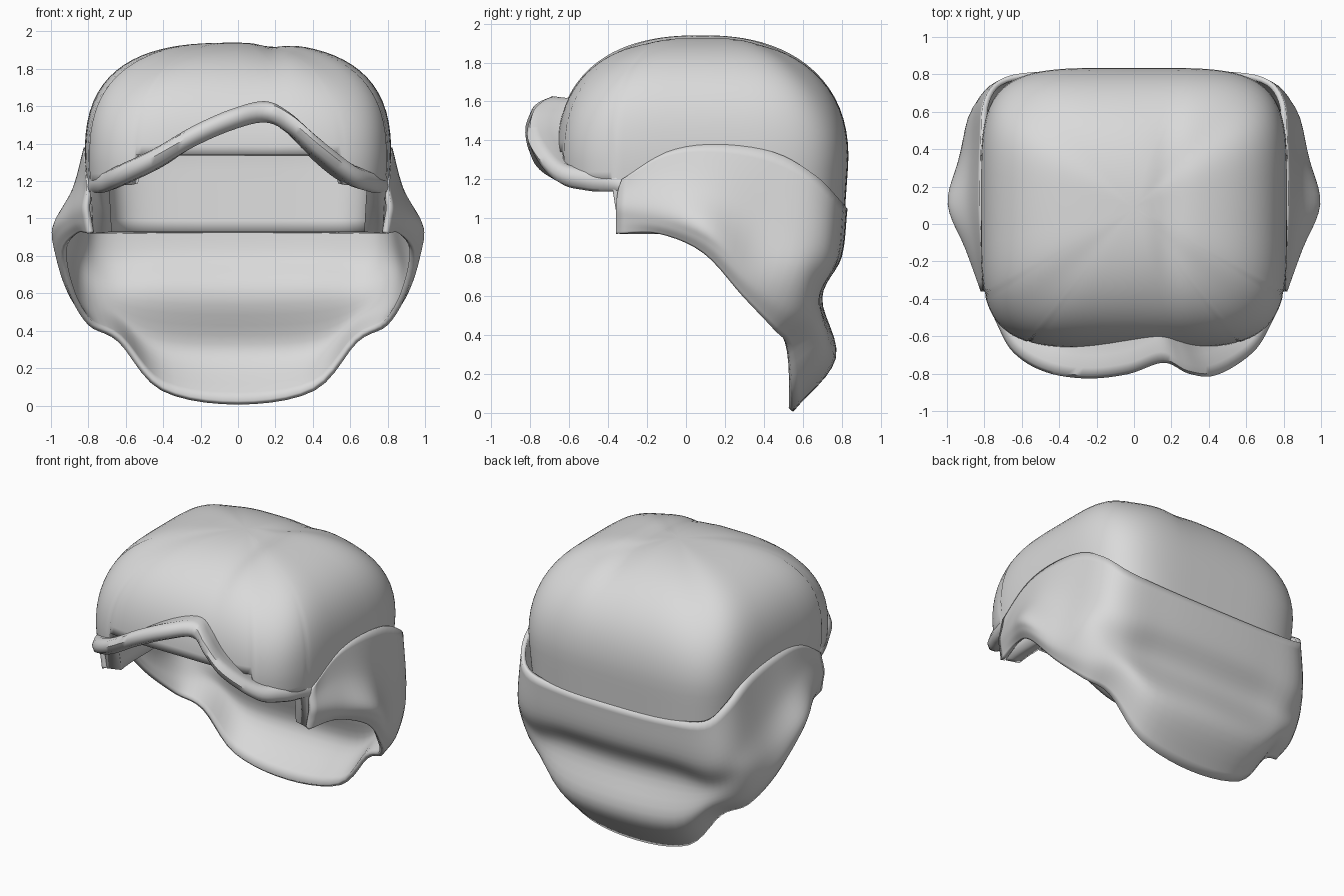
import bpy, bmesh, math
from mathutils import Vector

cube = bpy.data.objects.get("Cube")
if cube:
    bpy.data.objects.remove(cube, do_unlink=True)

grey = bpy.data.materials.new("light_grey")
grey.use_nodes = True
colour = (0.7, 0.7, 0.7, 1)
grey.diffuse_color = colour
grey.node_tree.nodes["Principled BSDF"].inputs["Base Color"].default_value = colour


def spline(points, steps):
    """Smooth curve running through all the points."""
    pts = [points[0] * 2 - points[1]] + points + [points[-1] * 2 - points[-2]]
    out = []
    for a, b, c, d in zip(pts, pts[1:], pts[2:], pts[3:]):
        for i in range(steps):
            t = i / steps
            out.append(b + (c - a) * (t / 2)
                       + (a * 2 - b * 5 + c * 4 - d) * (t * t / 2)
                       + (b * 3 - a - c * 3 + d) * (t ** 3 / 2))
    return out + [points[-1]]


def skin(name, columns, wrap_u=False, wrap_v=False, caps=False, thickness=0, outward=None):
    """Join neighbouring columns of points into one smooth surface."""
    bm = bmesh.new()
    grid = [[bm.verts.new(p) for p in col] for col in columns]
    nu, nv = len(grid), len(grid[0])
    for i in range(nu if wrap_u else nu - 1):
        for j in range(nv if wrap_v else nv - 1):
            k, m = (i + 1) % nu, (j + 1) % nv
            bm.faces.new((grid[i][j], grid[k][j], grid[k][m], grid[i][m]))
    if caps:
        bm.faces.new(grid[0])
        bm.faces.new(grid[-1])
    bmesh.ops.remove_doubles(bm, verts=bm.verts, dist=0.0005)
    bmesh.ops.recalc_face_normals(bm, faces=bm.faces)
    # open sheets face away from the middle of the head
    if outward is not None:
        total = sum(f.normal.dot(f.calc_center_median() - outward) * f.calc_area()
                    for f in bm.faces)
        if total < 0:
            bmesh.ops.reverse_faces(bm, faces=bm.faces)
    mesh = bpy.data.meshes.new(name)
    bm.to_mesh(mesh)
    bm.free()
    mesh.materials.append(grey)
    ob = bpy.data.objects.new(name, mesh)
    bpy.context.collection.objects.link(ob)
    if thickness:
        mod = ob.modifiers.new("thickness", 'SOLIDIFY')
        mod.thickness = thickness
        mod.offset = -1
    bpy.ops.object.select_all(action='DESELECT')
    ob.select_set(True)
    bpy.context.view_layer.objects.active = ob
    bpy.ops.object.shade_smooth_by_angle(angle=math.radians(50))


def power(value, exponent):
    return math.copysign(abs(value) ** exponent, value)


# Boxy cap: rounded-square plan, domed top, cut away at the face
MID_Y, MID_Z, HEIGHT = 0.085, 1.3, 0.64
HALF_X, HALF_Y = 0.82, 0.75


def cap_column(angle, rows=28):
    c, d = math.cos(angle), math.sin(angle)
    px, py = HALF_X * power(c, 0.45), HALF_Y * power(d, 0.45)
    # fuller shoulders at the sides, sloping front, back and corners
    dome = 2.8 - (0.5 if d > 0 else 0.35) * d * d - 0.25 * math.sin(2 * angle) ** 2
    bottom = 0.92
    if py + MID_Y < -0.36:
        bottom = 1.34 if abs(px) < 0.55 else 1.18
    start = math.asin((bottom - MID_Z) / HEIGHT)
    column = []
    for j in range(rows + 1):
        s = math.sin(start + (math.pi / 2 - start) * (1 - (1 - j / rows) ** 1.5))
        scale = max(0, 1 - s ** dome) ** (1 / dome) if s > 0 else 1 + 0.06 * s
        x, y = px * scale, py * scale + MID_Y
        # shallow parting groove
        groove = 0.02 * math.exp(-((x - 0.18) / 0.08) ** 2) * max(s, 0)
        column.append(Vector((x, y, MID_Z + HEIGHT * s - groove)))
    return column


skin("cap", [cap_column(math.tau * i / 120) for i in range(120)], wrap_u=True,
     thickness=0.1, outward=Vector((0, MID_Y, MID_Z)))

# Draped wrap: columns from the middle of the back round to the temple,
# each running from the upper edge to the lower edge
half = [
    [(0, .83, 1.05), (0, .8, .8), (0, .7, .59), (0, .77, .28), (0, .55, .005)],
    [(.41, .82, 1.06), (.41, .79, .8), (.41, .69, .6), (.43, .74, .31), (.41, .55, .08)],
    [(.69, .785, 1.1), (.71, .76, .8), (.69, .68, .62), (.67, .66, .46), (.64, .52, .34)],
    [(.8, .665, 1.22), (.84, .65, .9), (.87, .6, .72), (.85, .53, .54), (.8, .45, .43)],
    [(.82, .45, 1.34), (.87, .39, 1.02), (.93, .35, .8), (.94, .32, .68), (.9, .29, .6)],
    [(.825, .15, 1.38), (.89, .13, 1.14), (.99, .11, .96), (.98, .1, .88), (.94, .09, .82)],
    [(.82, -.1, 1.34), (.85, -.12, 1.2), (.9, -.13, 1.05), (.89, -.14, .97), (.86, -.14, .92)],
    [(.81, -.33, 1.2), (.81, -.35, 1.14), (.82, -.36, 1.06), (.81, -.36, .99), (.8, -.36, .92)],
]
half = [[Vector(p) for p in col] for col in half]
mirrored = [[Vector((-p.x, p.y, p.z)) for p in col] for col in reversed(half[1:])]
columns = [spline(col, 6) for col in mirrored + half]
rows = [spline(list(row), 5) for row in zip(*columns)]
skin("draped_wrap", rows, thickness=0.03, outward=Vector((0, 0, 0.9)))

# Rolled front brim: rises to an off-centre peak and turns back along each side
path = [(.81, -.22, 1.11), (.78, -.36, 1.18), (.71, -.52, 1.2), (.61, -.66, 1.24),
        (.42, -.77, 1.39), (.28, -.76, 1.51), (.15, -.7, 1.57), (-.03, -.76, 1.53),
        (-.24, -.785, 1.44), (-.45, -.755, 1.32), (-.62, -.66, 1.24), (-.71, -.52, 1.2),
        (-.78, -.36, 1.18), (-.81, -.22, 1.11)]
path = spline([Vector(p) for p in path], 6)
section = [(1, 1), (.5, .85), (.1, 1), (-.15, .7), (-.25, 0), (-.15, -.7),
           (.1, -1), (.5, -.8), (1, -.4)]
brim = []
for i, p in enumerate(path):
    inward = Vector((-p.x, MID_Y - p.y, 0)).normalized()
    end = min(i, len(path) - 1 - i)
    depth = min(0.17, 0.04 + 0.006 * end)
    size = min(0.057, 0.028 + 0.003 * end)
    brim.append([p + inward * (a * depth) + Vector((0, 0, b * size)) for a, b in section])
skin("rolled_brim", brim, wrap_v=True, caps=True)
